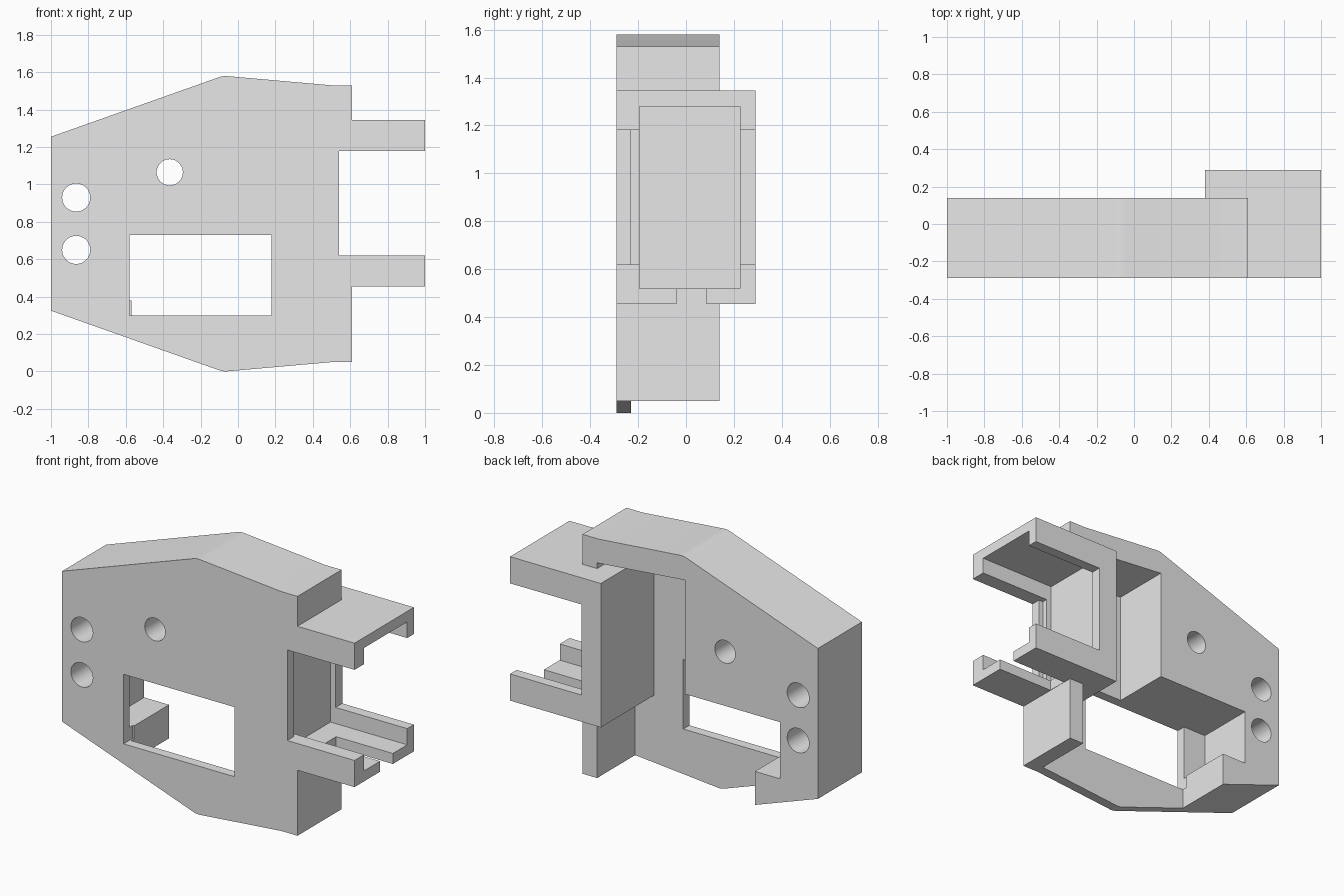
import bpy, bmesh
from math import radians

cube = bpy.data.objects.get("Cube")
if cube:
    bpy.data.objects.remove(cube, do_unlink=True)

grey = bpy.data.materials.new("plain_grey")
grey.use_nodes = True
grey.diffuse_color = (0.8, 0.8, 0.8, 1)
grey.node_tree.nodes["Principled BSDF"].inputs["Base Color"].default_value = (0.8, 0.8, 0.8, 1)

FRONT, PLATE, BACK = -0.29, -0.23, 0.14   # front face, back of thin plate, back of body
HEIGHT = 1.58


def prism(name, points, y0, y1):
    """Extrude an x-z outline from y0 to y1."""
    bm = bmesh.new()
    face = bm.faces.new([bm.verts.new((x, y0, z)) for x, z in points])
    out = bmesh.ops.extrude_face_region(bm, geom=[face])
    moved = [v for v in out["geom"] if isinstance(v, bmesh.types.BMVert)]
    bmesh.ops.translate(bm, verts=moved, vec=(0, y1 - y0, 0))
    bmesh.ops.recalc_face_normals(bm, faces=bm.faces)
    mesh = bpy.data.meshes.new(name)
    bm.to_mesh(mesh)
    bm.free()
    mesh.materials.append(grey)
    obj = bpy.data.objects.new(name, mesh)
    bpy.context.collection.objects.link(obj)
    return obj


def box(name, x0, x1, y0, y1, z0, z1):
    return prism(name, [(x0, z0), (x1, z0), (x1, z1), (x0, z1)], y0, y1)


def rod(name, x, z, radius):
    bpy.ops.mesh.primitive_cylinder_add(vertices=48, radius=radius, depth=2,
                                        location=(x, 0, z), rotation=(radians(90), 0, 0))
    obj = bpy.context.object
    obj.name = name
    obj.data.materials.append(grey)
    return obj


def combine(target, tool, operation="DIFFERENCE"):
    mod = target.modifiers.new(tool.name, "BOOLEAN")
    mod.operation, mod.solver, mod.object = operation, "EXACT", tool
    bpy.context.view_layer.objects.active = target
    bpy.ops.object.modifier_apply(modifier=mod.name)
    bpy.data.objects.remove(tool, do_unlink=True)


# Body outline: upper half, mirrored for the lower half
upper = [(-1, 1.255), (-0.105, 1.572), (-0.085, 1.578), (-0.065, 1.58),
         (-0.045, 1.578), (0.5, 1.53), (0.61, 1.53)]
lower = [(x, HEIGHT - z) for x, z in reversed(upper)]
body = prism("housing", upper + lower, FRONT, BACK)

# Rear pocket, open at the bottom, leaving a thin front plate
pocket = [(-0.09, 1.434), (0.51, 1.38), (0.51, -0.2), (-0.57, -0.2),
          (-0.57, 0.38), (-0.74, 0.38), (-0.74, 0.73), (-0.09, 0.73)]
combine(body, prism("pocket", pocket, PLATE, 0.5))

# Forked holder on the side
combine(body, box("holder", 0.38, 1.0, FRONT, 0.29, 0.455, 1.345), "UNION")
combine(body, box("holder_cavity", 0.475, 1.2, -0.195, 0.225, 0.52, 1.28))
combine(body, box("fork_gap_front", 0.54, 1.2, -0.5, 0.5, 0.62, 1.18))
combine(body, box("fork_gap_back", 0.51, 1.2, PLATE, 0.5, 0.62, 1.18))
combine(body, box("cable_slot", 0.612, 1.2, -0.04, 0.085, 0.4, 0.6))

# Window and round holes through the housing
combine(body, box("window", -0.58, 0.18, -0.5, -0.2, 0.3, 0.73))
for x, z, radius in [(-0.865, 0.93, 0.075), (-0.865, 0.65, 0.075), (-0.365, 1.065, 0.07)]:
    combine(body, rod("hole", x, z, radius))

bpy.ops.object.select_all(action="DESELECT")
body.select_set(True)
bpy.context.view_layer.objects.active = body
bpy.ops.object.shade_smooth_by_angle(angle=radians(20))
